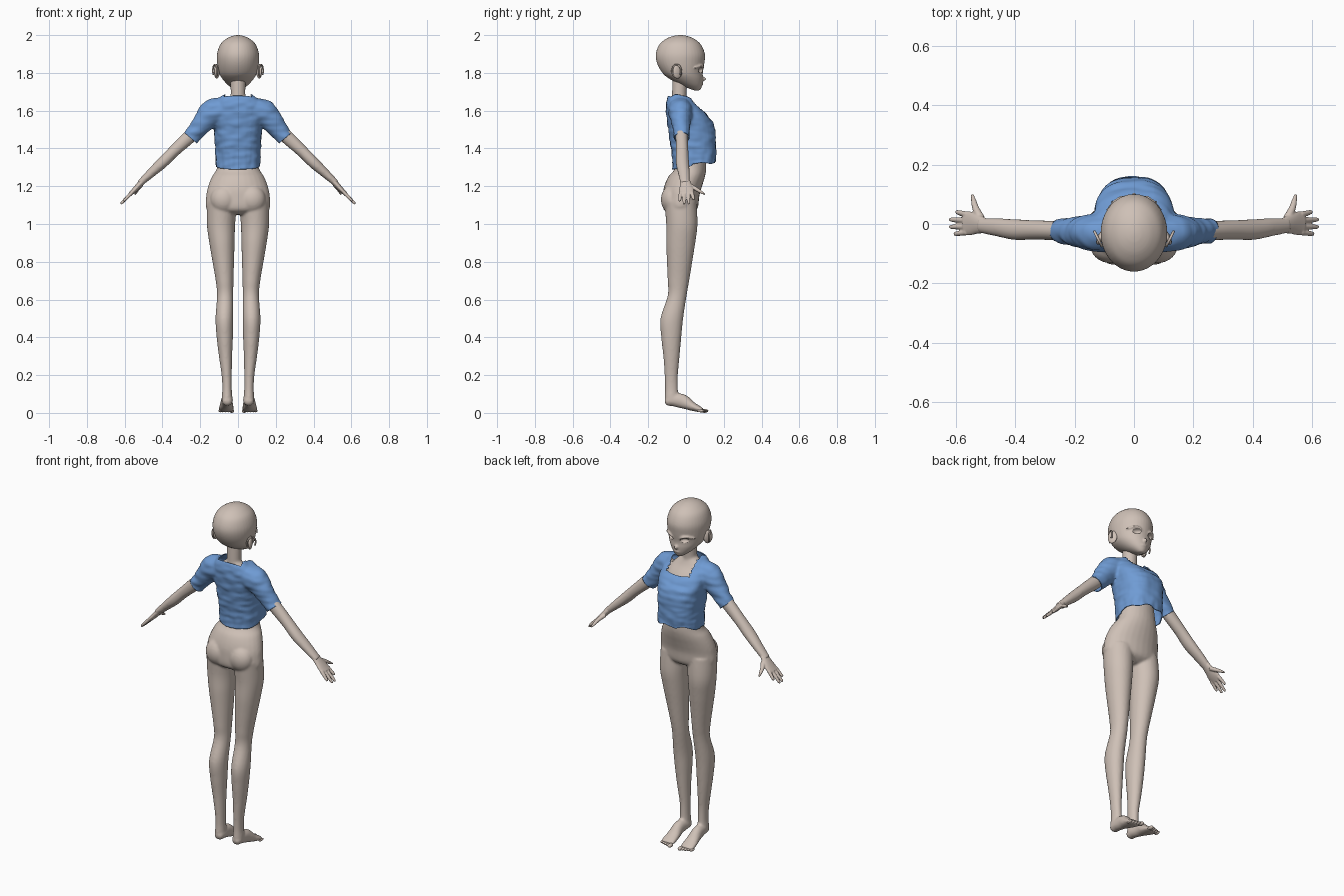
import bpy, bmesh, math
from mathutils import Vector, Matrix, noise

if "Cube" in bpy.data.objects:
    bpy.data.objects.remove(bpy.data.objects["Cube"])


def material(name, color):
    mat = bpy.data.materials.new(name)
    mat.use_nodes = True
    mat.diffuse_color = color
    mat.node_tree.nodes["Principled BSDF"].inputs["Base Color"].default_value = color
    return mat


SKIN = material("warm beige skin", (0.62, 0.53, 0.47, 1))
CLOTH = material("soft blue cloth", (0.16, 0.33, 0.66, 1))
FORWARD, SIDE, UP = Vector((0, 1, 0)), Vector((1, 0, 0)), Vector((0, 0, 1))


def catmull(a, b, c, d, t):
    return b + (c - a) * (t / 2) + (a * 2 - b * 5 + c * 4 - d) * (t * t / 2) + (b * 3 - a - c * 3 + d) * (t ** 3 / 2)


def tube(bm, rings, ref=FORWARD, flat=False, power=2, sides=28, steps=5):
    """Loft smooth closed tube through rings of (x, y, z, width, depth)."""
    pts = [Vector(r) for r in rings]
    ext = [pts[0]] + pts + [pts[-1]]
    fine = [catmull(*ext[i:i + 4], k / steps) for i in range(len(pts) - 1) for k in range(steps)] + [pts[-1]]
    loops = []
    for i, p in enumerate(fine):
        ahead, behind = fine[min(i + 1, len(fine) - 1)], fine[max(i - 1, 0)]
        t = UP if flat else Vector((ahead - behind)[:3]).normalized()
        u = ref.cross(t).normalized()
        v = t.cross(u)
        loop = []
        for s in range(sides):
            ang = math.tau * s / sides
            c, n = math.cos(ang), math.sin(ang)
            c = math.copysign(abs(c) ** (2 / power), c)
            n = math.copysign(abs(n) ** (2 / power), n)
            loop.append(bm.verts.new(Vector(p[:3]) + u * (c * p[3]) + v * (n * p[4])))
        loops.append(loop)
    faces = [bm.faces.new(loops[0]), bm.faces.new(loops[-1])]
    for low, high in zip(loops, loops[1:]):
        for s in range(sides):
            e = (s + 1) % sides
            faces.append(bm.faces.new((low[s], low[e], high[e], high[s])))
    bmesh.ops.recalc_face_normals(bm, faces=faces)


def pair(bm, rings, **kw):
    for side in (1, -1):
        tube(bm, [(side * r[0], *r[1:]) for r in rings], **kw)


def trunk(bm, rings, **kw):
    """Centred horizontal rings given as (height, y, half width, half depth)."""
    tube(bm, [(0, y, z, w, d) for z, y, w, d in rings], flat=True, **kw)


def ball(bm, center, size, tilt=0.0):
    m = Matrix.Translation(center) @ Matrix.Rotation(tilt, 4, 'Z') @ Matrix.Diagonal((*size, 1))
    bmesh.ops.create_uvsphere(bm, u_segments=24, v_segments=16, radius=1, matrix=m)


def balls(bm, center, size, tilt=0.0):
    for side in (1, -1):
        ball(bm, (side * center[0], *center[1:]), size, side * tilt)


def make(name, bm, mat, voxel=None, relax=0):
    mesh = bpy.data.meshes.new(name)
    bm.to_mesh(mesh)
    bm.free()
    mesh.polygons.foreach_set("use_smooth", [True] * len(mesh.polygons))
    mesh.materials.append(mat)
    obj = bpy.data.objects.new(name, mesh)
    bpy.context.scene.collection.objects.link(obj)
    if voxel:
        mod = obj.modifiers.new("fuse", 'REMESH')
        mod.mode, mod.voxel_size, mod.use_smooth_shade = 'VOXEL', voxel, True
        mod = obj.modifiers.new("relax", 'SMOOTH')
        mod.factor, mod.iterations = 0.5, relax
    return obj


# Body: trunk, neck, legs and arms fused into one skin
bm = bmesh.new()
trunk(bm, [(1.05, -.03, .1, .05), (1.08, -.03, .166, .09), (1.15, -.026, .168, .097),
           (1.2, -.015, .158, .1), (1.25, .003, .138, .097), (1.3, .025, .11, .082),
           (1.4, .022, .1, .08), (1.5, .015, .11, .09), (1.58, -.012, .115, .07),
           (1.63, -.03, .09, .048), (1.67, -.038, .045, .036)])
trunk(bm, [(1.6, -.033, .045, .042), (1.68, -.036, .039, .038), (1.78, -.03, .041, .042)])
balls(bm, (.075, -.075, 1.13), (.072, .058, .075))
pair(bm, [(.085, -.03, 1.12, .08, .085), (.09, -.022, 1, .075, .083), (.085, -.028, .9, .067, .077),
          (.078, -.034, .8, .057, .067), (.071, -.04, .7, .047, .057), (.068, -.047, .62, .043, .05),
          (.072, -.075, .5, .047, .06), (.07, -.078, .4, .043, .053), (.066, -.077, .3, .035, .043),
          (.06, -.078, .2, .027, .035), (.058, -.077, .13, .025, .034), (.058, -.076, .07, .028, .036),
          (.058, -.076, .045, .016, .022)], flat=True)
pair(bm, [(.1, -.03, 1.59, .045, .04), (.2, -.025, 1.515, .038, .036), (.27, -.022, 1.45, .036, .033),
          (.34, -.02, 1.385, .031, .033), (.4, -.019, 1.325, .03, .035), (.46, -.011, 1.27, .024, .031),
          (.52, -.005, 1.215, .017, .025)])
# Feet
pair(bm, [(.057, -.112, .06, .012, .014), (.057, -.098, .062, .026, .026), (.057, -.07, .068, .033, .03),
          (.06, -.02, .062, .038, .03), (.061, .03, .036, .025, .037), (.062, .07, .02, .016, .041),
          (.062, .09, .013, .01, .038)], ref=SIDE)
make("body", bm, SKIN, .007, 4)

# Toes
bm = bmesh.new()
for i in range(5):
    size = .012 if i == 0 else .0085
    balls(bm, (.033 + .0155 * i, .098 - .005 * i, .0105), (size, .02, size * .85))
make("toes", bm, SKIN)

# Head with nose, chin, lips and lids
bm = bmesh.new()
trunk(bm, [(1.707, .058, .014, .014), (1.72, .045, .034, .036), (1.74, .025, .058, .062),
           (1.77, 0, .084, .09), (1.8, -.018, .1, .107), (1.85, -.028, .11, .125),
           (1.9, -.03, .111, .13), (1.95, -.031, .094, .11), (1.98, -.031, .063, .075),
           (1.995, -.031, .031, .038), (2, -.031, .006, .008)], sides=40)
ball(bm, (0, .09, 1.768), (.009, .017, .011))
ball(bm, (0, .082, 1.741), (.02, .01, .006))
pair(bm, [(.018, .09, 1.818, .002, .002), (.04, .091, 1.834, .005, .006), (.066, .074, 1.836, .005, .007),
          (.094, .048, 1.826, .002, .002)], sides=12)
head = make("head", bm, SKIN, .0055, 2)

# Hollow eye openings
bm = bmesh.new()
balls(bm, (.05, .085, 1.814), (.027, .022, .015), -.4)
sockets = make("eye_socket_cutter", bm, SKIN)
sockets.hide_render = True
sockets.hide_set(True)
cut = head.modifiers.new("eye openings", 'BOOLEAN')
cut.operation, cut.object = 'DIFFERENCE', sockets

# Ears: rim with a recessed bowl
bm = bmesh.new()
balls(bm, (.112, -.045, 1.808), (.011, .027, .038), .45)
for side in (1, -1):
    rim = []
    for k in range(9):
        a = math.tau * (k / 10 - .2)
        rim.append((side * (.121 - .012 * math.cos(a)), -.05 - .024 * math.cos(a),
                    1.81 + .034 * math.sin(a), .0045, .0045))
    tube(bm, rim, ref=SIDE, sides=10, steps=3)
make("ears", bm, SKIN)

# Hands: palm, thumb and four fingers
bm = bmesh.new()
pair(bm, [(.495, -.007, 1.238, .017, .024), (.525, -.001, 1.205, .015, .032), (.55, .002, 1.178, .013, .04),
          (.572, .002, 1.157, .01, .039)])
pair(bm, [(.515, .018, 1.205, .012, .014), (.532, .05, 1.187, .011, .012), (.54, .078, 1.17, .008, .009),
          (.545, .1, 1.157, .004, .005)], ref=SIDE, sides=14)
for root, tip, reach in ((.032, .041, .6), (.012, .015, .622), (-.009, -.01, .622), (-.028, -.034, .606)):
    start, end = Vector((.562, root, 1.166)), Vector((reach, tip, 1.105 + (.622 - reach)))
    pair(bm, [(*start.lerp(end, f), r, r) for f, r in ((0, .01), (.5, .009), (.9, .007), (1, .003))], sides=14)
make("hands", bm, SKIN, .0035, 2)

# Shirt: torso and sleeves fused, then trimmed open at hem, cuffs and neck
bm = bmesh.new()
trunk(bm, [(1.24, .043, .116, .114), (1.33, .043, .119, .115), (1.4, .039, .12, .12),
           (1.5, .03, .129, .125), (1.56, .012, .138, .115), (1.62, -.017, .135, .09),
           (1.66, -.03, .11, .071), (1.685, -.04, .075, .05), (1.7, -.04, .03, .02)], power=2.5)
pair(bm, [(.07, -.03, 1.605, .065, .065), (.135, -.029, 1.59, .069, .063), (.19, -.026, 1.53, .056, .05),
          (.235, -.023, 1.475, .046, .043), (.28, -.022, 1.42, .043, .041)])
shirt = make("shirt", bm, CLOTH, .008, 4)
graph = bpy.context.evaluated_depsgraph_get()
solid = bpy.data.meshes.new_from_object(shirt.evaluated_get(graph))
shirt.modifiers.clear()
bm = bmesh.new()
bm.from_mesh(solid)
bpy.data.meshes.remove(solid)


def trim(point, normal, clear=True, keep=lambda v: True):
    faces = [f for f in bm.faces if keep(f.calc_center_median())]
    geom = faces + list({e for f in faces for e in f.edges}) + list({v for f in faces for v in f.verts})
    bmesh.ops.bisect_plane(bm, geom=geom, plane_co=point, plane_no=normal, clear_outer=clear)


trim((0, -.065, 1.29), (0, .18, -1), keep=lambda v: abs(v.x) < .16)
trim((.253, 0, 1.457), (.65, 0, -.76), keep=lambda v: v.x > .17)
trim((-.253, 0, 1.457), (-.65, 0, -.76), keep=lambda v: v.x < -.17)
neck_point, neck_normal = Vector((0, -.09, 1.678)), Vector((0, .42, 1))
trim((.068, 0, 0), SIDE, clear=False)
trim((-.068, 0, 0), SIDE, clear=False)
trim(neck_point, neck_normal, keep=lambda v: abs(v.x) < .068)

# Cloth folds, strongest across the back and towards the hem
bm.normal_update()
for v in bm.verts:
    p = v.co
    fold = noise.noise(Vector((p.x * 16, p.y * 16, p.z * 40)))
    ripple = noise.noise(Vector((p.x * 40, p.y * 40, p.z * 12 + 7)))
    hem = max(0, (1.42 - p.z) / .12)
    v.co = p + v.normal * (.005 * fold + .005 * ripple * min(hem, 1))
    if p.z < 1.34 and p.y > .03:
        v.co.z += .012 * math.sin(p.x * 60) * min(1, (1.34 - p.z) / .02)
bm.to_mesh(shirt.data)
bm.free()
shell = shirt.modifiers.new("cloth thickness", 'SOLIDIFY')
shell.thickness, shell.offset = .004, -1
